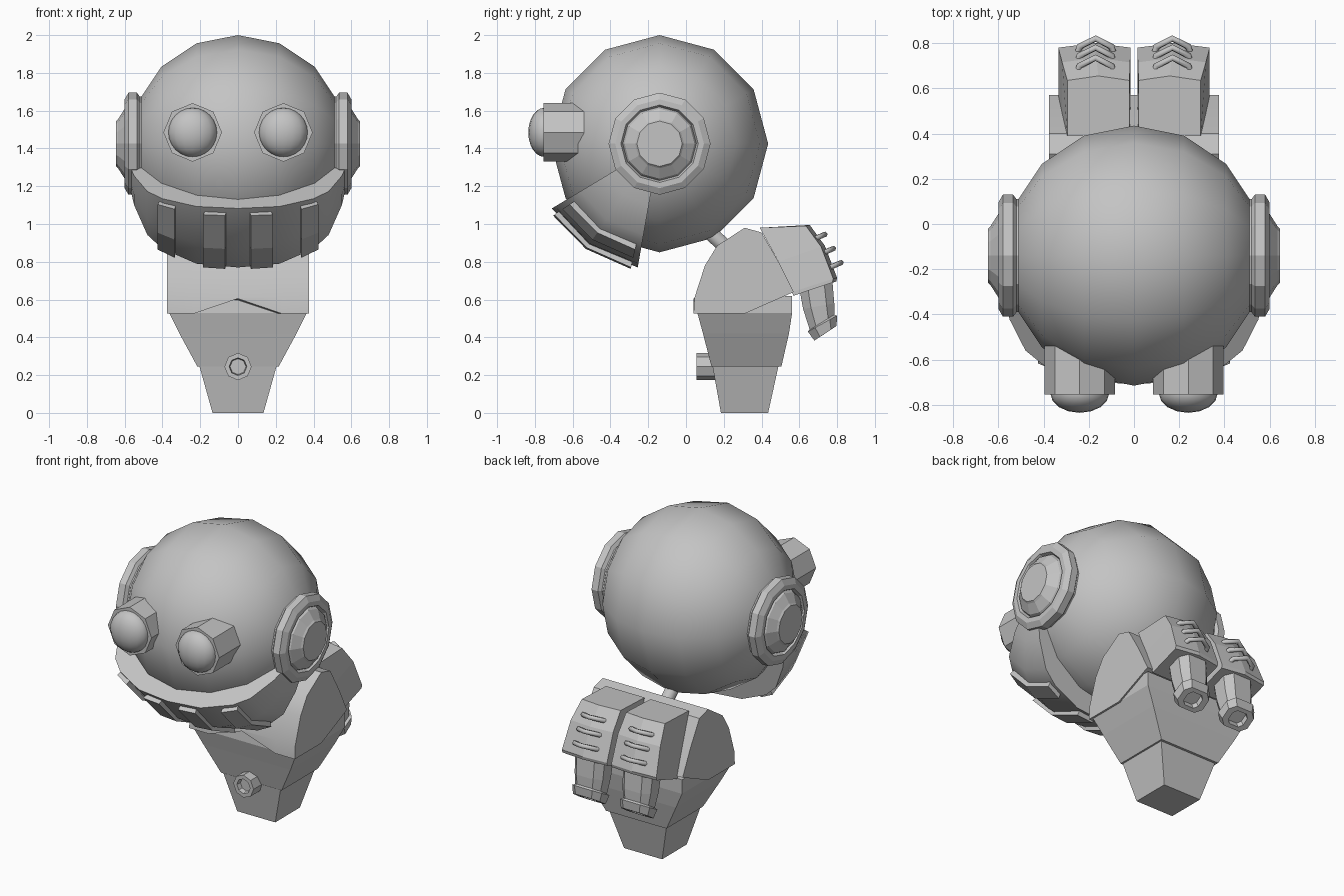
import bpy, bmesh
from math import sin, cos, pi, radians
from mathutils import Vector, Matrix

cube = bpy.data.objects.get("Cube")
if cube:
    bpy.data.objects.remove(cube, do_unlink=True)

grey = bpy.data.materials.new("plain grey")
grey.use_nodes = True
grey.diffuse_color = (0.55, 0.55, 0.55, 1)
grey.node_tree.nodes["Principled BSDF"].inputs["Base Color"].default_value = (0.55, 0.55, 0.55, 1)

HEAD = Vector((0, -0.14, 1.425))
HEAD_R = 0.575


def finish(name, bm, mirror=False, smooth=None):
    """Turn a bmesh into an object, optionally mirrored and smoothed up to an angle."""
    bmesh.ops.recalc_face_normals(bm, faces=bm.faces)
    mesh = bpy.data.meshes.new(name)
    bm.to_mesh(mesh)
    bm.free()
    mesh.materials.append(grey)
    ob = bpy.data.objects.new(name, mesh)
    bpy.context.collection.objects.link(ob)
    if smooth:
        bpy.ops.object.select_all(action='DESELECT')
        ob.select_set(True)
        bpy.context.view_layer.objects.active = ob
        bpy.ops.object.shade_smooth_by_angle(angle=radians(smooth))
    if mirror:
        ob.modifiers.new("Mirror", 'MIRROR')
    return ob


def loft(name, rings, **options):
    """Skin a list of equal-length point loops and cap both ends."""
    bm = bmesh.new()
    loops = [[bm.verts.new(p) for p in ring] for ring in rings]
    n = len(loops[0])
    for a, b in zip(loops, loops[1:]):
        for i in range(n):
            j = (i + 1) % n
            bm.faces.new((a[i], a[j], b[j], b[i]))
    bm.faces.new(loops[0])
    bm.faces.new(loops[-1])
    return finish(name, bm, **options)


def lathe(name, profile, centre, axis, sides, **options):
    """Revolve (radius, distance) pairs about the x or y axis through a centre."""
    rings = []
    for r, d in profile:
        ring = []
        for i in range(sides):
            u, v = r * cos(2 * pi * i / sides), r * sin(2 * pi * i / sides)
            ring.append(Vector(centre) + Vector((d, u, v) if axis == 'x' else (u, d, v)))
        rings.append(ring)
    return loft(name, rings, **options)


def sphere(name, centre, scale, segments, rings, turn=Matrix(), **options):
    bm = bmesh.new()
    place = Matrix.Translation(centre) @ Matrix.Diagonal((*scale, 1)) @ turn
    bmesh.ops.create_uvsphere(bm, u_segments=segments, v_segments=rings, radius=1, matrix=place)
    return finish(name, bm, smooth=180, **options)


def sweep(name, section, angles, **options):
    """Swing an (x, radius) section about the sideways axis of the head."""
    rings = [[HEAD + Vector((x, r * cos(radians(a)), r * sin(radians(a)))) for x, r in section]
             for a in angles]
    return loft(name, rings, **options)


def tube(name, points, radius, mirror=False):
    curve = bpy.data.curves.new(name, 'CURVE')
    curve.dimensions = '3D'
    curve.bevel_depth = radius
    curve.bevel_resolution = 1
    curve.use_fill_caps = True
    spline = curve.splines.new('POLY')
    spline.points.add(len(points) - 1)
    for p, co in zip(spline.points, points):
        p.co = (*co, 1)
    curve.materials.append(grey)
    ob = bpy.data.objects.new(name, curve)
    bpy.context.collection.objects.link(ob)
    if mirror:
        ob.modifiers.new("Mirror", 'MIRROR')
    return ob


def rect(x, y0, y1, z):
    return [(-x, y0, z), (x, y0, z), (x, y1, z), (-x, y1, z)]


# Head, with its poles at the ears
sphere("head", HEAD, (HEAD_R,) * 3, 12, 8, Matrix.Rotation(pi / 2, 4, 'Y'))

# Ear discs: raised rim, groove and shallow dome
lathe("ear_disc", [(0.25, 0.48), (0.25, 0.52), (0.27, 0.535), (0.27, 0.58), (0.235, 0.60),
                   (0.205, 0.60), (0.195, 0.58), (0.185, 0.60), (0.13, 0.635), (0.12, 0.645)],
      HEAD, 'x', 12, mirror=True)

# Eyes: octagonal sockets and rounded lenses
EYE = Vector((0.24, 0, 1.485))
lathe("eye_socket", [(0.155, -0.54), (0.155, -0.755)], EYE, 'y', 8, mirror=True)
sphere("eye_lens", EYE + Vector((0, -0.75, 0)), (0.13, 0.085, 0.13), 16, 12, mirror=True)

# Jaw guard: thick band wrapped under the face
half = [(0.58, 0.2), (0.55, 0.33), (0.48, 0.49), (0.40, 0.565), (0.22, 0.645)]
jaw = half + [(0, 0.665)] + [(-x, r) for x, r in reversed(half)]
sweep("jaw_guard", jaw, (211, 235, 260), smooth=28)

# Raised slats on the jaw guard
for name, x0, r0, x1, r1 in (("inner_slat", 0.068, 0.68, 0.185, 0.672),
                             ("outer_slat", 0.335, 0.62, 0.425, 0.575)):
    sweep(name, [(x0, r0), (x1, r1), (x1 - 0.02, r1 - 0.06), (x0 - 0.01, r0 - 0.06)],
          (214, 235, 257), mirror=True)

# Neck rod
tube("neck", [(0, 0.02, 1.05), (0, 0.32, 0.78)], 0.045)

# Chest: side profile carried across, with a notch at the front centre
side = [(0.045, 0.61), (0.10, 0.78), (0.165, 0.885), (0.31, 0.98), (0.40, 0.955),
        (0.49, 0.80), (0.57, 0.64), (0.31, 0.525)]
loft("chest", [[(x, 0.04, 0.605 if x == 0 else 0.525)] + [(x, y, z) for y, z in side]
               for x in (-0.375, -0.235, 0, 0.235, 0.375)], smooth=32)

# Waist and tapered foot block
loft("waist", [rect(0.215, 0.135, 0.505, 0.245), rect(0.31, 0.09, 0.545, 0.42),
               rect(0.365, 0.06, 0.562, 0.53), rect(0.365, 0.07, 0.562, 0.62)])
loft("foot_block", [rect(0.135, 0.185, 0.435, 0), rect(0.205, 0.14, 0.49, 0.25)])

# Front valve with a sunken centre
lathe("front_valve", [(0.072, 0.18), (0.072, 0.055), (0.047, 0.055), (0.042, 0.085)],
      (0, 0, 0.245), 'y', 8)


def ridged(x0, x1, front, back, ridge=0.02):
    """Five-sided slice whose rear edge has a central ridge."""
    (fy, fz), (by, bz) = front, back
    return [(x0, fy, fz), (x1, fy, fz), (x1, by - ridge, bz - ridge / 4),
            ((x0 + x1) / 2, by, bz), (x0, by - ridge, bz - ridge / 4)]


# Back pods: ridged shells that flare towards the bottom
loft("pod_shell", [ridged(0.02, 0.295, (0.39, 0.98), (0.655, 0.995)),
                   ridged(0.017, 0.318, (0.49, 0.80), (0.735, 0.885)),
                   ridged(0.015, 0.335, (0.562, 0.64), (0.80, 0.715)),
                   ridged(0.015, 0.335, (0.568, 0.62), (0.795, 0.695))], mirror=True)

# Exhaust nozzles with a flared lip and a hollow end
POD_X = 0.17


def slice_at(w, front, back):
    """Chamfered slice of a nozzle between a front and a back point."""
    f, b = Vector((0, *front)), Vector((0, *back))
    across = [(-1, 0.25), (-0.6, 0), (0.6, 0), (1, 0.25), (1, 0.75), (0.6, 1), (-0.6, 1), (-1, 0.75)]
    return [f.lerp(b, t) + Vector((POD_X + w * s, 0, 0)) for s, t in across]


loft("nozzle", [slice_at(0.105, (0.60, 0.66), (0.775, 0.70)),
                slice_at(0.10, (0.62, 0.55), (0.785, 0.58)),
                slice_at(0.09, (0.655, 0.44), (0.785, 0.52)),
                slice_at(0.105, (0.645, 0.43), (0.80, 0.515)),
                slice_at(0.095, (0.68, 0.383), (0.797, 0.46)),
                slice_at(0.055, (0.70, 0.396), (0.777, 0.447)),
                slice_at(0.05, (0.69, 0.425), (0.767, 0.475))], mirror=True)

# Three bent grab bars on each pod
for y, z in ((0.735, 0.945), (0.78, 0.87), (0.82, 0.795)):
    bar = [(s * 0.085, -0.09, -0.04) for s in (-1, 1)]
    path = [bar[0], (-0.07, -0.035, -0.015), (0, 0, 0), (0.07, -0.035, -0.015), bar[1]]
    tube("grab_bar", [(POD_X + a, y + b, z + c) for a, b, c in path], 0.015, mirror=True)
